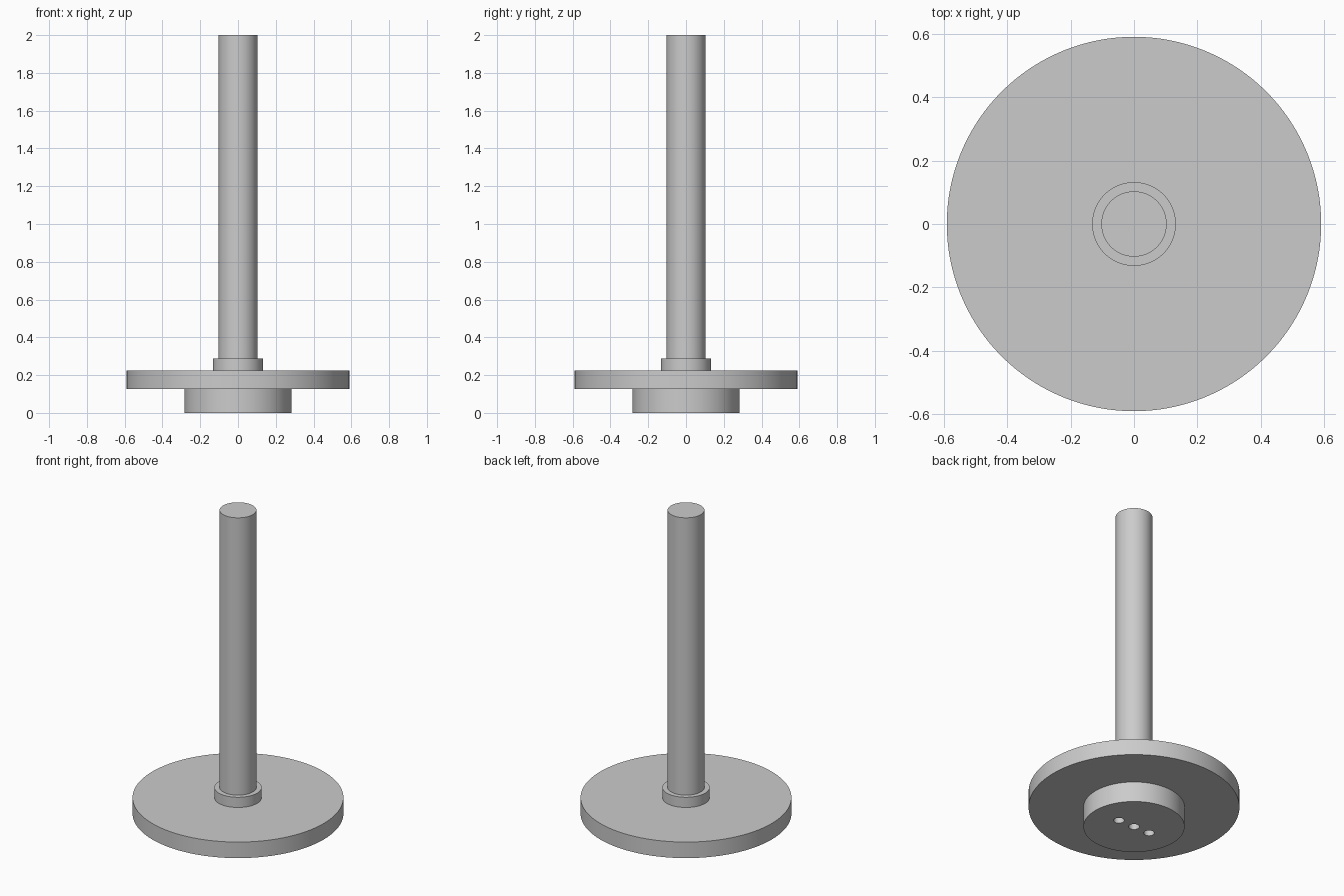
import bpy
import math

default_cube = bpy.data.objects.get("Cube")
if default_cube:
    bpy.data.objects.remove(default_cube, do_unlink=True)

# Single grey finish
grey = bpy.data.materials.new("plain_grey")
grey.use_nodes = True
colour = (0.6, 0.6, 0.6, 1)
grey.diffuse_color = colour
grey.node_tree.nodes["Principled BSDF"].inputs["Base Color"].default_value = colour


def cylinder(name, radius, bottom, top, x=0, sides=128):
    """Upright cylinder between two heights."""
    bpy.ops.mesh.primitive_cylinder_add(
        vertices=sides, radius=radius, depth=top - bottom,
        location=(x, 0, (bottom + top) / 2))
    part = bpy.context.object
    part.name = name
    part.data.materials.append(grey)
    return part


def smooth(part):
    bpy.ops.object.select_all(action="DESELECT")
    part.select_set(True)
    bpy.context.view_layer.objects.active = part
    bpy.ops.object.shade_smooth_by_angle(angle=math.radians(30))


# Stacked turned parts
foot = cylinder("foot_hub", 0.283, 0, 0.126)
flange = cylinder("flange_disc", 0.59, 0.126, 0.225)
collar = cylinder("collar", 0.132, 0.225, 0.288)
post = cylinder("post", 0.103, 0.288, 2)

# Row of three blind holes in the underside of the foot
for i in (-1, 0, 1):
    drill = cylinder("hole_cutter", 0.03, -0.06, 0.06, x=i * 0.11, sides=48)
    drill.hide_render = True
    cut = foot.modifiers.new("hole", "BOOLEAN")
    cut.operation = "DIFFERENCE"
    cut.solver = "EXACT"
    cut.object = drill
    bpy.context.view_layer.objects.active = foot
    bpy.ops.object.modifier_apply(modifier=cut.name)
    bpy.data.objects.remove(drill, do_unlink=True)

for part in (foot, flange, collar, post):
    smooth(part)
